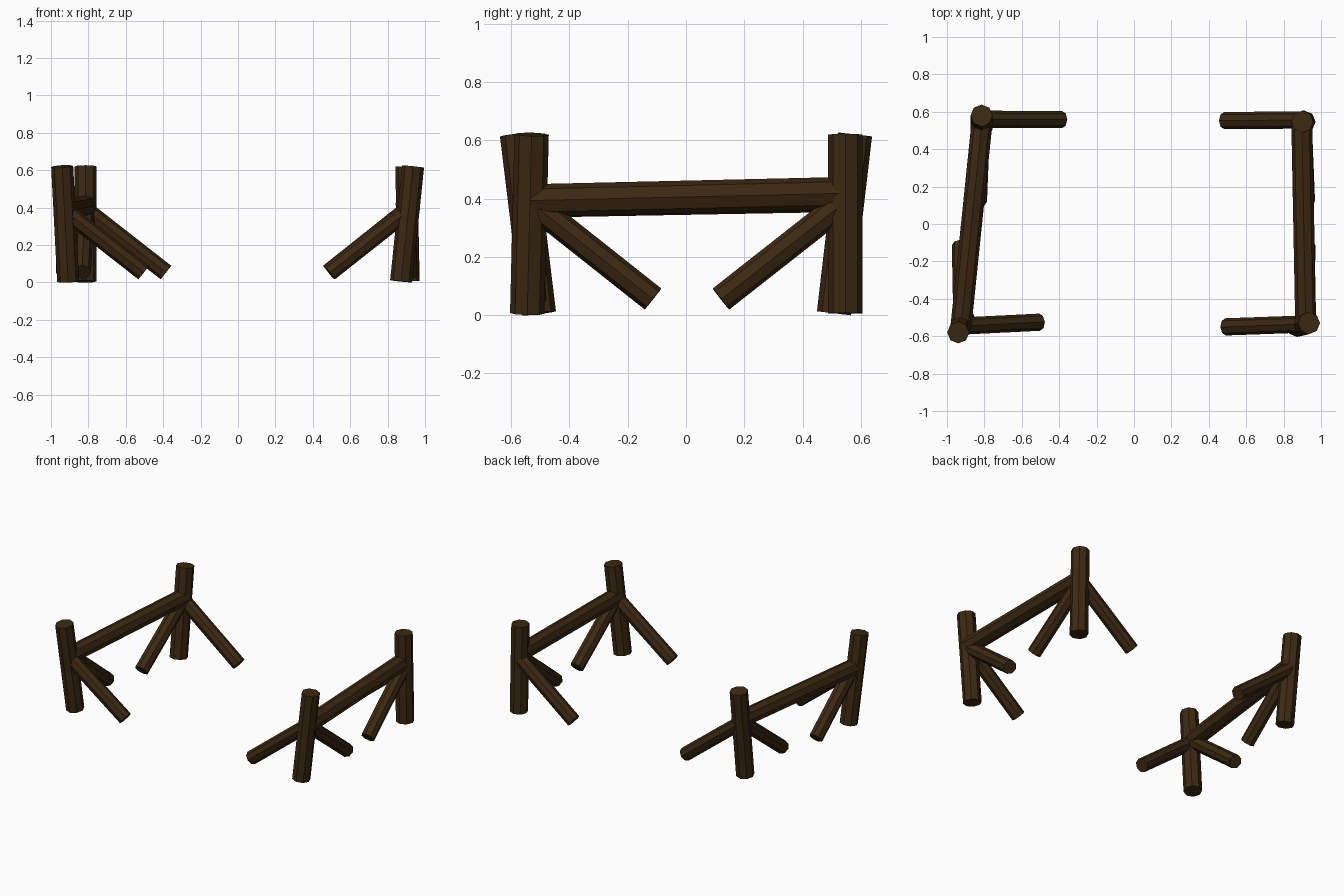
import bpy
from mathutils import Vector, Matrix
from math import pi

if "Cube" in bpy.data.objects:
    bpy.data.objects.remove(bpy.data.objects["Cube"])

wood = bpy.data.materials.new("dark_wood")
wood.diffuse_color = (0.045, 0.022, 0.006, 1)
wood.use_nodes = True
wood.node_tree.nodes["Principled BSDF"].inputs["Base Color"].default_value = wood.diffuse_color


def log(name, a, b, radius):
    """Eight-sided flat-shaded log running from point a to point b."""
    a, b = Vector(a), Vector(b)
    d = b - a
    bpy.ops.mesh.primitive_cylinder_add(vertices=8, radius=radius, depth=d.length)
    o = bpy.context.object
    o.name = name
    z = d.normalized()
    # keep the facets level: vertical logs align to x, the rest to the horizon
    ref = Vector((0, 1, 0)) if abs(z.z) > 0.9 else Vector((0, 0, 1))
    x = ref.cross(z).normalized()
    y = z.cross(x)
    rot = Matrix((x, y, z)).transposed().to_4x4()
    o.matrix_world = Matrix.Translation((a + b) / 2) @ rot
    o.data.materials.append(wood)
    return o


# corner: post foot xy, post top xy, side brace root/tip, end brace root/tip
corners = {
    "front_left": ((-0.908, -0.505), (-0.94, -0.58),
                   ((-0.91, -0.545, 0.37), (-0.505, -0.525, 0.053)),
                   ((-0.92, -0.53, 0.385), (-0.928, -0.113, 0.055))),
    "back_left": ((-0.815, 0.508), (-0.815, 0.58),
                  ((-0.81, 0.56, 0.385), (-0.385, 0.558, 0.053)),
                  ((-0.815, 0.54, 0.385), (-0.832, 0.12, 0.055))),
    "front_right": ((0.872, -0.545), (0.936, -0.53),
                    ((0.91, -0.535, 0.385), (0.49, -0.55, 0.053)),
                    ((0.915, -0.53, 0.385), (0.925, -0.113, 0.055))),
    "back_right": ((0.912, 0.547), (0.9, 0.547),
                   ((0.9, 0.556, 0.385), (0.483, 0.553, 0.053)),
                   ((0.905, 0.54, 0.385), (0.922, 0.12, 0.055))),
}

# leaning posts with two braces each
for name, (foot, top, side, end) in corners.items():
    log(name + "_post", (*foot, 0.006), (*top, 0.62), 0.059)
    log(name + "_cross_brace", *side, 0.046)
    log(name + "_rail_brace", *end, 0.046)

# long rails joining front and back posts
log("left_rail", (-0.925, -0.545, 0.39), (-0.812, 0.55, 0.41), 0.056)
log("right_rail", (0.918, -0.535, 0.393), (0.897, 0.545, 0.418), 0.056)
